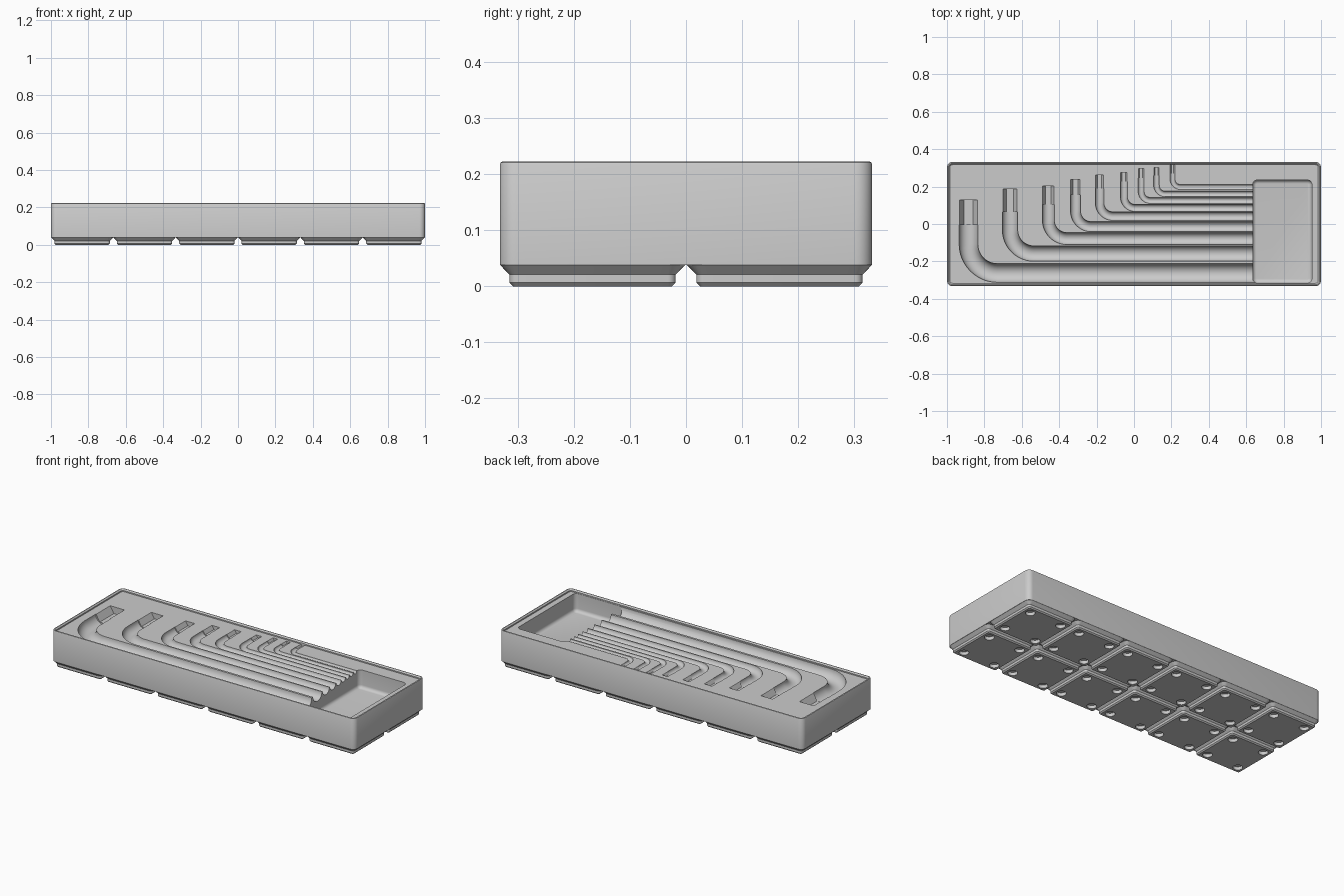
import bpy, bmesh, math
from mathutils import Vector

cube = bpy.data.objects.get("Cube")
if cube:
    bpy.data.objects.remove(cube, do_unlink=True)

gray = bpy.data.materials.new("plain_gray")
gray.use_nodes = True
COLOR = (0.6, 0.6, 0.6, 1)
gray.diffuse_color = COLOR
gray.node_tree.nodes["Principled BSDF"].inputs["Base Color"].default_value = COLOR

PITCH = 1 / 3
BASE_TOP, FLOOR, RIM, ABOVE = 0.038, 0.208, 0.2224, 0.24


def rounded_rect(cx, cy, hx, hy, r, z, seg=6):
    pts = []
    for k, (sx, sy) in enumerate([(1, 1), (-1, 1), (-1, -1), (1, -1)]):
        for i in range(seg + 1):
            a = (k + i / seg) * math.pi / 2
            pts.append((cx + sx * (hx - r) + r * math.cos(a),
                        cy + sy * (hy - r) + r * math.sin(a), z))
    return pts


def loft(name, rings):
    """Closed solid through matching rings of points."""
    bm = bmesh.new()
    loops = [[bm.verts.new(p) for p in ring] for ring in rings]
    n = len(loops[0])
    for a, b in zip(loops, loops[1:]):
        for i in range(n):
            j = (i + 1) % n
            bm.faces.new((a[i], a[j], b[j], b[i]))
    bm.faces.new(loops[0])
    bm.faces.new(loops[-1])
    bmesh.ops.recalc_face_normals(bm, faces=bm.faces)
    mesh = bpy.data.meshes.new(name)
    bm.to_mesh(mesh)
    bm.free()
    mesh.materials.append(gray)
    obj = bpy.data.objects.new(name, mesh)
    bpy.context.scene.collection.objects.link(obj)
    return obj


def carve(obj, cutters):
    """Subtract the cutters, bake the result and discard the cutters."""
    for c in cutters:
        c.hide_render = True
        m = obj.modifiers.new("cut", 'BOOLEAN')
        m.operation, m.solver, m.object = 'DIFFERENCE', 'EXACT', c
    bpy.context.view_layer.update()
    dg = bpy.context.evaluated_depsgraph_get()
    baked = bpy.data.meshes.new_from_object(obj.evaluated_get(dg))
    obj.modifiers.clear()
    obj.data = baked
    for c in cutters:
        bpy.data.objects.remove(c, do_unlink=True)


def smooth(obj):
    bpy.ops.object.select_all(action='DESELECT')
    obj.select_set(True)
    bpy.context.view_layer.objects.active = obj
    bpy.ops.object.shade_smooth_by_angle(angle=math.radians(30))


def sweep(name, path, section):
    """Extrude a (side, height) section along a flat path."""
    rings = []
    for i, p in enumerate(path):
        t = (path[min(i + 1, len(path) - 1)] - path[max(i - 1, 0)]).normalized()
        rings.append([(p.x - t.y * u, p.y + t.x * u, z) for u, z in section])
    return loft(name, rings)


# Tray body with a shallow raised rim
body = loft("tray_body", [
    rounded_rect(0, 0, 1 - d, 0.332 - d, 0.03 - d, z) for d, z in
    [(0, BASE_TOP), (0, 0.217), (0.002, 0.221), (0.005, RIM),
     (0.008, RIM), (0.015, 0.215), (0.015, FLOOR)]])

# Open pocket with a rounded bottom edge
FILLET = 0.02
pocket_rings = []
for i in range(6):
    a = i / 5 * math.pi / 2
    d = FILLET * (1 - math.sin(a))
    pocket_rings.append(rounded_rect(0.793, -0.04, 0.158 - d, 0.275 - d,
                                     0.024 - d, 0.1 + FILLET * (1 - math.cos(a))))
pocket_rings.append(rounded_rect(0.793, -0.04, 0.158, 0.275, 0.024, ABOVE))
cutters = [loft("pocket_cutter", pocket_rings)]

# Bent key channels: arm centre x, bar centre y, width, hex start y, arm end y
KEYS = [
    (-0.885, -0.262, 0.100, -0.005, 0.128),
    (-0.663, -0.158, 0.082, 0.065, 0.186),
    (-0.458, -0.078, 0.064, 0.105, 0.203),
    (-0.313, -0.014, 0.054, 0.155, 0.238),
    (-0.184, 0.042, 0.046, 0.190, 0.262),
    (-0.054, 0.086, 0.038, 0.228, 0.275),
    (0.038, 0.126, 0.032, 0.245, 0.297),
    (0.120, 0.161, 0.030, 0.260, 0.302),
    (0.206, 0.198, 0.027, 0.270, 0.318),
]
for n, (ax, by, w, hex_y, end_y) in enumerate(KEYS):
    r, bend = w / 2, w * 1.55
    path = [Vector((ax, hex_y))]
    for i in range(13):
        a = math.pi + i / 12 * math.pi / 2
        path.append(Vector((ax + bend + bend * math.cos(a),
                            by + bend + bend * math.sin(a))))
    path.append(Vector((0.68, by)))
    trough = [(-r, ABOVE)]
    for i in range(17):
        a = math.pi + i / 16 * math.pi
        trough.append((r * math.cos(a), FLOOR + r * math.sin(a)))
    trough.append((r, ABOVE))
    cutters.append(sweep(f"channel_cutter_{n}", path, trough))
    # Flat-sided tip at the end of the short arm
    h = r * 0.94
    tip = [(-h, ABOVE), (-h, FLOOR), (-h / 2, FLOOR - h * 0.87),
           (h / 2, FLOOR - h * 0.87), (h, FLOOR), (h, ABOVE)]
    cutters.append(sweep(f"tip_cutter_{n}",
                         [Vector((ax, hex_y - 0.004)), Vector((ax, end_y))], tip))
carve(body, cutters)
smooth(body)

# Stepped foot with four round magnet holes
foot = loft("foot", [
    rounded_rect(0, 0, h, h, r, z) for h, r, z in
    [(0.1415, 0.007, 0), (0.148, 0.0135, 0.0064),
     (0.148, 0.0135, 0.0207), (0.165, 0.03, BASE_TOP)]])
HOLE = 0.1035
carve(foot, [loft("hole_cutter", [rounded_rect(sx * HOLE, sy * HOLE, 0.026, 0.026,
                                              0.0259, z) for z in (-0.01, 0.019)])
             for sx in (-1, 1) for sy in (-1, 1)])
smooth(foot)

# Repeat the foot over the six by two grid
for i in range(6):
    for j in range(2):
        f = foot if i == j == 0 else foot.copy()
        if f is not foot:
            bpy.context.scene.collection.objects.link(f)
        f.name = f"foot_{i}_{j}"
        f.location = ((i - 2.5) * PITCH, (j - 0.5) * PITCH, 0)
